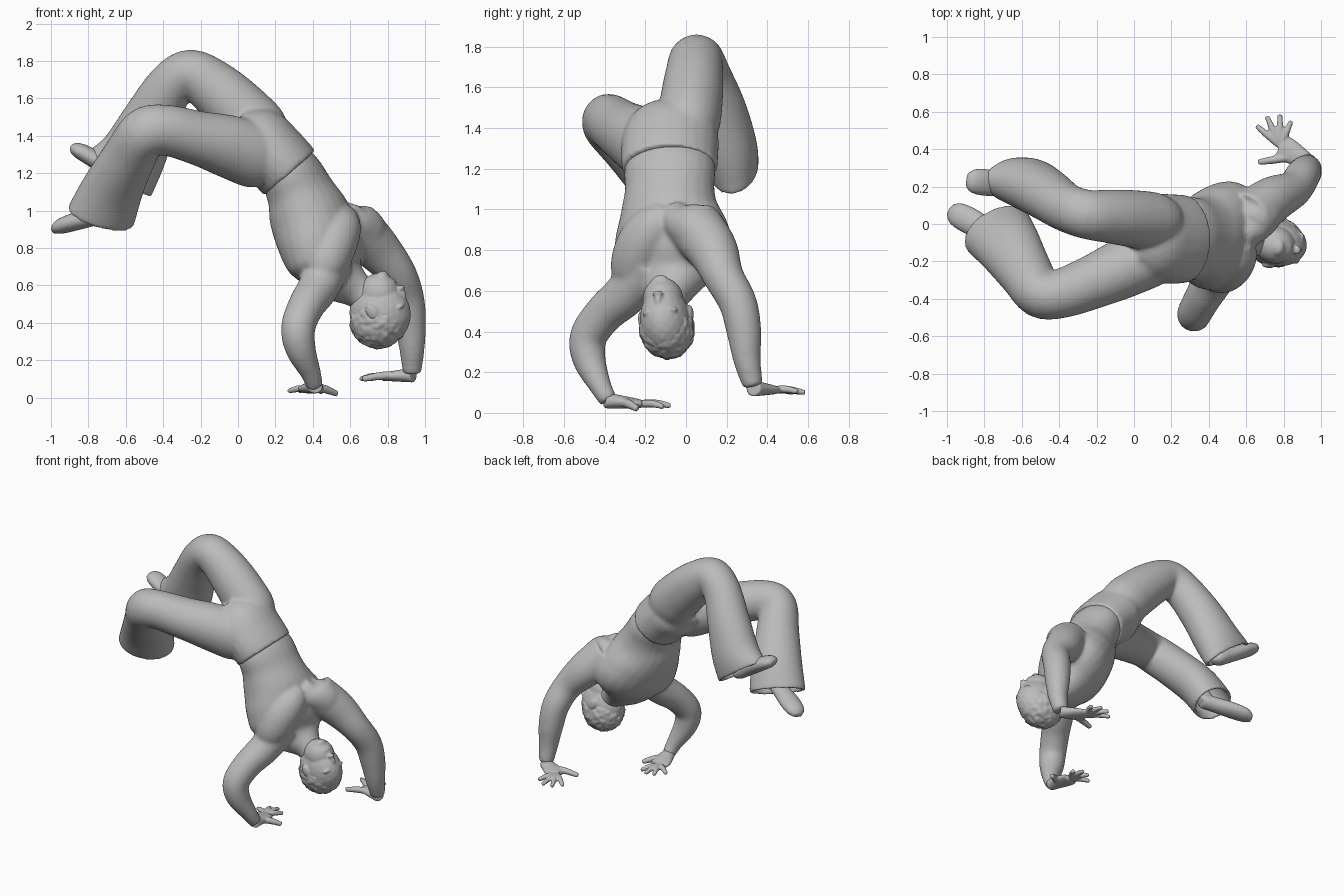
import bpy, bmesh
from mathutils import Vector, Matrix, noise

cube = bpy.data.objects.get("Cube")
if cube:
    bpy.data.objects.remove(cube)

grey = bpy.data.materials.new("clay_grey")
grey.use_nodes = True
GREY = (0.5, 0.5, 0.5, 1)
grey.diffuse_color = GREY
grey.node_tree.nodes["Principled BSDF"].inputs["Base Color"].default_value = GREY


def spline(points, steps=5):
    """Catmull-Rom through stations of any width."""
    pts = [Vector(p) for p in points]
    pts = [pts[0] * 2 - pts[1]] + pts + [pts[-1] * 2 - pts[-2]]
    out = []
    for a, b, c, d in zip(pts, pts[1:], pts[2:], pts[3:]):
        for i in range(steps):
            t = i / steps
            out.append((b * 2 + (c - a) * t + (a * 2 - b * 5 + c * 4 - d) * t**2
                        + (b * 3 - a - c * 3 + d) * t**3) / 2)
    return out + [pts[-2]]


def tube(bm, stations, side=(0, 1, 0), side_end=None, hollow=0, seg=24):
    """Loft ellipses (x, y, z, half width, half depth); hollow sinks the far end."""
    s0, s1 = Vector(side), Vector(side_end or side)
    full = [tuple(s) if len(s) == 5 else tuple(s) + (s[3],) for s in stations]
    centres = [Vector(p[:3]) for p in spline([s[:3] for s in full])]
    sizes = spline([(s[3], s[4], 0) for s in full])
    last = len(centres) - 1
    loops = []
    for i, (c, r) in enumerate(zip(centres, sizes)):
        t = (centres[min(i + 1, last)] - centres[max(i - 1, 0)]).normalized()
        s = s0.lerp(s1, i / last)
        s = (s - t * s.dot(t)).normalized()
        loops.append((c, s * r.x, t.cross(s) * r.y))
    if hollow:
        loops += [(c, s * 0.85, n * 0.85) for c, s, n in reversed(loops[-hollow:])]
    ring = Matrix.Rotation(6.283185 / seg, 2)
    rings = []
    for c, s, n in loops:
        d, verts = Vector((1, 0)), []
        for _ in range(seg):
            verts.append(bm.verts.new(c + s * d.x + n * d.y))
            d = ring @ d
        rings.append(verts)
    for a, b in zip(rings, rings[1:]):
        for k in range(seg):
            j = (k + 1) % seg
            bm.faces.new((a[k], a[j], b[j], b[k]))
    bm.faces.new(rings[0][::-1])
    bm.faces.new(rings[-1])


def finish(bm, name, voxel=0, smooth=0):
    bmesh.ops.recalc_face_normals(bm, faces=bm.faces)
    for f in bm.faces:
        f.smooth = True
    me = bpy.data.meshes.new(name)
    bm.to_mesh(me)
    bm.free()
    me.materials.append(grey)
    ob = bpy.data.objects.new(name, me)
    bpy.context.collection.objects.link(ob)
    if voxel:
        mod = ob.modifiers.new("blend", "REMESH")
        mod.mode, mod.voxel_size, mod.use_smooth_shade = "VOXEL", voxel, True
        mod = ob.modifiers.new("soften", "SMOOTH")
        mod.factor, mod.iterations = 0.5, smooth


# Torso and neck, twisting from waist to shoulders
body = bmesh.new()
tube(body, [(.2, -.08, 1.28, .2, .14), (.28, -.08, 1.195, .225, .166), (.33, -.08, 1.1, .222, .18),
            (.37, -.08, 1.0, .242, .21), (.42, -.07, .88, .288, .217), (.475, -.06, .76, .298, .2),
            (.54, -.07, .65, .2, .135), (.64, -.08, .57, .095, .095), (.74, -.1, .49, .08, .08)],
     side=(.05, 1, 0), side_end=(.5, .8, .33))
# Chest muscles sweeping from the breastbone to each armpit
tube(body, [(.59, -.1, 1.01, .04), (.56, -.14, .94, .105), (.51, -.21, .83, .13), (.46, -.26, .7, .115),
            (.42, -.28, .61, .06)], side=(1, 0, .3))
tube(body, [(.59, -.07, 1.02, .04), (.62, -.03, .95, .095), (.67, .05, .9, .12), (.73, .11, .82, .1)], side=(0, 0, 1))
# Arms
tube(body, [(.5, -.18, .74, .12), (.43, -.29, .59, .11), (.365, -.4, .49, .098), (.322, -.48, .375, .092),
            (.335, -.475, .26, .082), (.39, -.42, .13, .055), (.41, -.38, .06, .046)], side=(1, 0, .3))
tube(body, [(.62, .04, .92, .14), (.74, .13, .8, .125), (.85, .185, .67, .1), (.9, .255, .54, .094),
            (.92, .285, .4, .086), (.93, .3, .26, .068), (.93, .33, .13, .05)], side=(1, 0, .3))
finish(body, "torso_and_arms", .01, 18)


# Hands: palm plus tapering fingers fanned from the wrist
def hand(name, wrist, palm, tips, thumb):
    bm = bmesh.new()
    w, p = Vector(wrist), Vector(palm)
    along = (p - w).normalized()
    across = along.cross(Vector((0, 0, 1))).normalized()
    far = p + along * .055
    tube(bm, [(*(w - along * .02), .04, .04), (*p, .066, .028), (*far, .064, .022)], side=across)
    for base, tip, r in [(far.lerp(t, .05), t, .019) for t in map(Vector, tips)] + [(w.lerp(p, .5), Vector(thumb), .023)]:
        mid = base.lerp(tip, .5) + Vector((0, 0, .008))
        tube(bm, [(*base, r), (*mid, r), (*tip, r * .7)], side=across, seg=10)
    finish(bm, name, .007, 3)


hand("left_hand", (.92, .34, .12), (.83, .39, .115),
     [(.655, .525, .1), (.71, .575, .1), (.78, .585, .1), (.84, .55, .105)], (.665, .33, .1))
hand("right_hand", (.41, -.38, .06), (.39, -.28, .05),
     [(.27, -.15, .035), (.33, -.09, .035), (.39, -.075, .035), (.45, -.11, .03)], (.53, -.24, .02))

# Head in its own frame: forward, sideways, crown
fwd = Vector((.82, -.22, .47)).normalized()
crown = Vector((.35, .05, -.93))
crown = (crown - fwd * crown.dot(fwd)).normalized()
frame = Matrix((fwd, crown.cross(fwd), crown)).transposed().to_4x4()
frame.translation = (.76, -.1, .45)


def feature(bm, pos, radii, sub=3):
    m = frame @ Matrix.Translation(pos) @ Matrix.Diagonal((*radii, 1))
    return bmesh.ops.create_icosphere(bm, subdivisions=sub, radius=1, matrix=m)["verts"]


head = bmesh.new()
feature(head, (0, 0, 0), (.165, .125, .17))                # skull
feature(head, (.05, 0, -.095), (.11, .1, .11))             # jaw
feature(head, (.11, 0, -.165), (.036, .045, .03))          # chin
feature(head, (.15, 0, -.04), (.03, .02, .045))            # nose
feature(head, (.164, 0, -.062), (.026, .026, .016))        # nose tip
feature(head, (.142, 0, -.112), (.02, .04, .014))          # lips
for s in (-1, 1):
    feature(head, (.128, s * .045, .02), (.026, .045, .014))    # brow
    feature(head, (.125, s * .045, -.012), (.022, .024, .012))  # eye
    feature(head, (-.005, s * .123, -.03), (.032, .016, .046))  # ear
finish(head, "head", .007, 5)

# Short tousled hair
hair = bmesh.new()
verts = feature(hair, (-.025, 0, .025), (.156, .134, .152), 5)
mid = frame @ Vector((-.025, 0, .025))
for v in verts:
    v.co += (v.co - mid).normalized() * noise.noise(v.co * 38) * .009
finish(hair, "hair")

# Trousers: hips and two flared legs with open cuffs
pants = bmesh.new()
tube(pants, [(.278, -.08, 1.2, .235, .182), (.2, -.08, 1.285, .24, .185),
             (.1, -.07, 1.37, .23, .19), (0, -.05, 1.43, .17, .13)])
tube(pants, [(.2, -.02, 1.31, .1, .1), (.12, .01, 1.41, .15, .165), (.02, .025, 1.52, .155, .165),
             (-.12, .04, 1.65, .145, .15), (-.255, .052, 1.735, .132, .127), (-.365, .09, 1.66, .13, .13),
             (-.47, .16, 1.48, .14, .152), (-.56, .212, 1.3, .14, .18), (-.635, .238, 1.19, .122, .21)], hollow=6)
tube(pants, [(.22, -.12, 1.23, .1, .1), (.12, -.16, 1.28, .155, .17), (-.04, -.23, 1.34, .16, .17),
             (-.22, -.31, 1.39, .145, .145), (-.385, -.37, 1.43, .133, .137), (-.5, -.375, 1.415, .13, .137),
             (-.58, -.26, 1.29, .147, .138), (-.67, -.12, 1.12, .175, .142), (-.735, -.035, .965, .195, .14)],
     side=(.2, 1, 0), side_end=(1, .3, .12), hollow=6)
finish(pants, "trousers", .011, 16)


# Feet with ankles running up inside the cuffs
def foot(name, heel, toe, ankle, side):
    bm = bmesh.new()
    h, t, a = Vector(heel), Vector(toe), Vector(ankle)
    up = (a - h.lerp(t, .25)).normalized()
    rows = [(0, .03, .025), (.08, .055, .045), (.35, .06, .05), (.7, .072, .048), (.92, .064, .04), (1, .035, .02)]
    tube(bm, [(*(h.lerp(t, k) + up * d), w, d) for k, w, d in rows], side=side)
    tube(bm, [(*a, .06), (*(h.lerp(t, .22) + up * .03), .048)], side=t - h)
    finish(bm, name, .01, 3)


foot("left_foot", (-.58, .2, 1.1), (-.905, .235, 1.305), (-.54, .19, 1.38), (.1, 1, 0))
foot("right_foot", (-.67, -.08, .96), (-.99, .085, .875), (-.64, -.16, 1.17), (.4, 1, 0))
